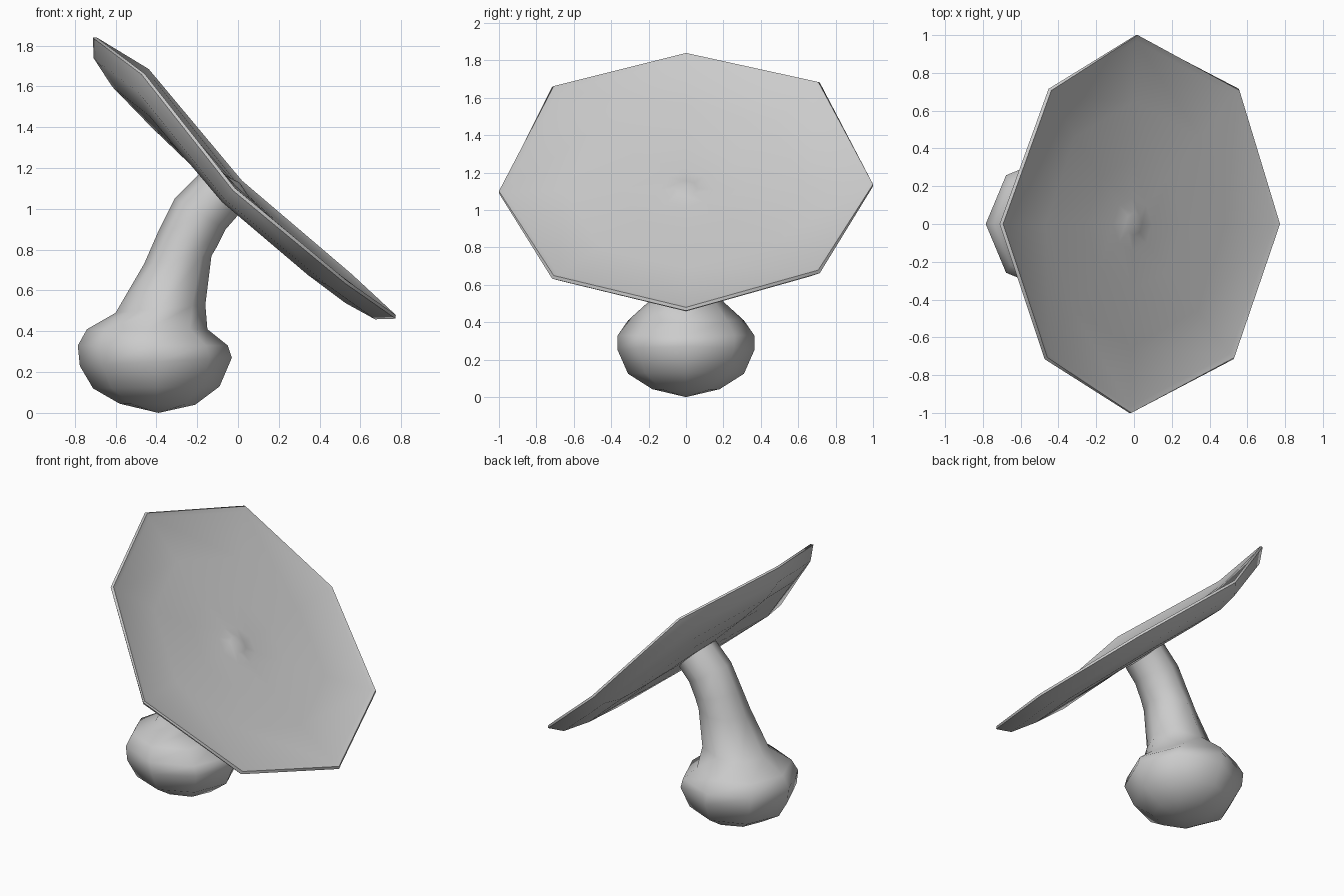
import bpy, bmesh
from math import sin, cos, radians, pi
from mathutils import Vector

if "Cube" in bpy.data.objects:
    bpy.data.objects.remove(bpy.data.objects["Cube"])

SIDES = 8


def loft(name, rings, start, end, angle):
    """Skin a list of rings, closing both ends with a pole point."""
    bm = bmesh.new()
    loops = [[bm.verts.new(p) for p in ring] for ring in rings]
    for a, b in zip(loops, loops[1:]):
        for i in range(SIDES):
            j = (i + 1) % SIDES
            bm.faces.new((a[i], a[j], b[j], b[i]))
    for loop, pole in ((loops[0], start), (loops[-1], end)):
        tip = bm.verts.new(pole)
        for i in range(SIDES):
            bm.faces.new((loop[i], loop[(i + 1) % SIDES], tip))
    bmesh.ops.recalc_face_normals(bm, faces=bm.faces)
    mesh = bpy.data.meshes.new(name)
    bm.to_mesh(mesh)
    bm.free()
    obj = bpy.data.objects.new(name, mesh)
    bpy.context.collection.objects.link(obj)
    bpy.ops.object.select_all(action='DESELECT')
    obj.select_set(True)
    bpy.context.view_layer.objects.active = obj
    bpy.ops.object.shade_smooth_by_angle(angle=radians(angle))
    return obj


# Stem with bulb: each section as left x, left z, right x, right z, half depth
sections = [
    (-.58, .045, -.21, .04, .18),
    (-.71, .12, -.09, .13, .31),
    (-.775, .23, -.03, .27, .365),
    (-.785, .33, -.05, .33, .365),
    (-.74, .41, -.15, .41, .31),
    (-.60, .49, -.16, .53, .20),
    (-.46, .73, -.13, .77, .165),
    (-.39, .89, -.10, .82, .15),
    (-.31, 1.05, -.06, .90, .145),
    (-.18, 1.18, .01, .98, .145),
]
stem_rings = []
for lx, lz, rx, rz, depth in sections:
    left, right = Vector((lx, 0, lz)), Vector((rx, 0, rz))
    mid, half = (left + right) / 2, (right - left) / 2
    stem_rings.append([mid + half * cos(2 * pi * i / SIDES)
                       + Vector((0, depth * sin(2 * pi * i / SIDES), 0))
                       for i in range(SIDES)])
loft("stem_and_bulb", stem_rings, (-.39, 0, 0), (-.08, 0, 1.09), 80)

# Tilted, slightly warped octagonal cap: profile as radius, offset along axis
centre = Vector((.04, 0, 1.16))
along = Vector((.733, 0, -.68))
side = Vector((0, 1, 0))
normal = Vector((.68, 0, .733))
warp = [0, 0, -.03, .06, 0, .03, -.08, -.04]
profile = [
    (.06, -.06), (.14, -.07), (.35, -.06), (.65, -.045), (.97, -.012),
    (1.0, 0), (1.012, -.014), (.94, -.085), (.78, -.125), (.5, -.14), (.2, -.145),
]


def cap_point(radius, offset, i):
    t = 2 * pi * i / SIDES
    r = min(radius, 1.0) if i in (2, 6) else radius
    return (centre + along * r * cos(t) + side * r * sin(t)
            + normal * (offset + warp[i] * radius ** 2))


cap_rings = [[cap_point(r, d, i) for i in range(SIDES)] for r, d in profile]
loft("cap", cap_rings, centre + normal * -.045, centre + normal * -.145, 50)
